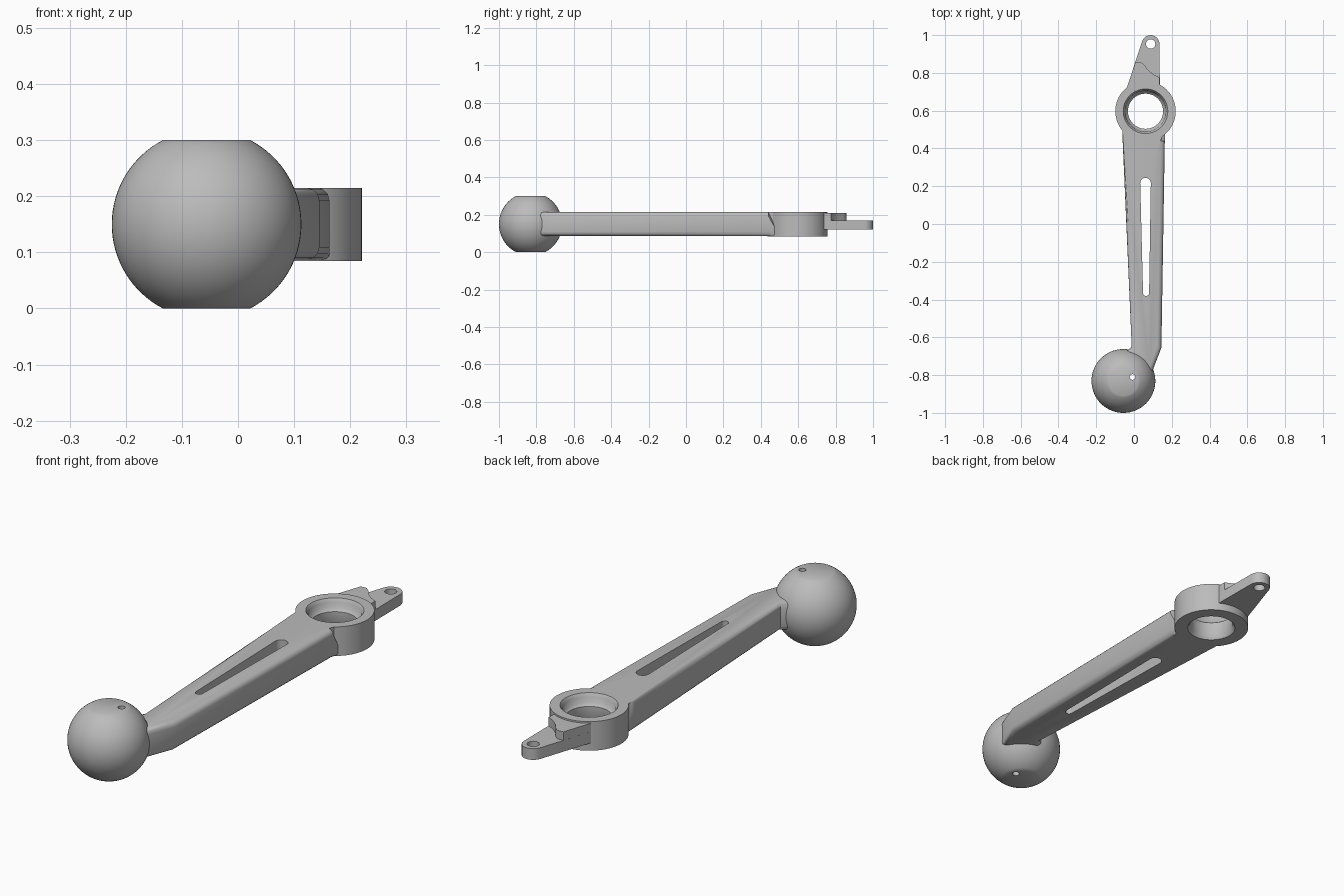
import bpy, bmesh, math

if "Cube" in bpy.data.objects:
    bpy.data.objects.remove(bpy.data.objects["Cube"])

metal = bpy.data.materials.new("plain_grey")
metal.diffuse_color = (0.5, 0.5, 0.5, 1)
metal.use_nodes = True
metal.node_tree.nodes["Principled BSDF"].inputs["Base Color"].default_value = metal.diffuse_color


def finish(name, bm, angle=50):
    bmesh.ops.recalc_face_normals(bm, faces=bm.faces)
    me = bpy.data.meshes.new(name)
    bm.to_mesh(me)
    bm.free()
    ob = bpy.data.objects.new(name, me)
    bpy.context.collection.objects.link(ob)
    me.materials.append(metal)
    smooth(ob, angle)
    return ob


def smooth(ob, angle=50):
    bpy.ops.object.select_all(action='DESELECT')
    ob.select_set(True)
    bpy.context.view_layer.objects.active = ob
    bpy.ops.object.shade_smooth_by_angle(angle=math.radians(angle))


def prism(name, pts, z0, z1, bevel=0, keep=lambda p: True):
    """Extruded outline, with optional rounding of its top and bottom rims."""
    bm = bmesh.new()
    f = bm.faces.new([bm.verts.new((x, y, z0)) for x, y in pts])
    r = bmesh.ops.extrude_face_region(bm, geom=[f])
    for v in r['geom']:
        if isinstance(v, bmesh.types.BMVert):
            v.co.z = z1
    if bevel:
        es = [e for e in bm.edges if abs(e.verts[0].co.z - e.verts[1].co.z) < 1e-5
              and keep((e.verts[0].co + e.verts[1].co) / 2)]
        bmesh.ops.bevel(bm, geom=es, offset=bevel, segments=3, profile=0.5, affect='EDGES')
    return finish(name, bm)


def lathe(name, profile, cx, cy, n=64, closed=False, angle=50):
    bm = bmesh.new()
    rings = [[bm.verts.new((cx + r * math.cos(2 * math.pi * i / n),
                            cy + r * math.sin(2 * math.pi * i / n), z))
              for i in range(n)] for r, z in profile]
    pairs = list(zip(rings, rings[1:]))
    if closed:
        pairs.append((rings[-1], rings[0]))
    else:
        bm.faces.new(rings[0])
        bm.faces.new(rings[-1])
    for a, b in pairs:
        for i in range(n):
            j = (i + 1) % n
            bm.faces.new((a[i], a[j], b[j], b[i]))
    return finish(name, bm, angle)


def arc(cx, cy, r, a0, a1, n=10):
    return [(cx + r * math.cos(math.radians(a0 + (a1 - a0) * i / n)),
             cy + r * math.sin(math.radians(a0 + (a1 - a0) * i / n))) for i in range(n + 1)]


def cut(ob, cutter, angle=50):
    m = ob.modifiers.new("cut", 'BOOLEAN')
    m.operation = 'DIFFERENCE'
    m.solver = 'EXACT'
    m.object = cutter
    bpy.ops.object.select_all(action='DESELECT')
    ob.select_set(True)
    bpy.context.view_layer.objects.active = ob
    bpy.ops.object.modifier_apply(modifier=m.name)
    bpy.data.objects.remove(cutter)
    smooth(ob, angle)


# ball knob with flat ends and a pin hole
R, half = 0.169, 0.15
a = math.asin(half / R)
prof = [(R * math.cos(-a + 2 * a * i / 32), half + R * math.sin(-a + 2 * a * i / 32))
        for i in range(33)]
prof[0], prof[-1] = (prof[0][0], 0), (prof[-1][0], 2 * half)
ball = lathe("ball_knob", prof, -0.056, -0.831)
cut(ball, lathe("pin_cutter", [(0.015, -0.1), (0.015, 0.4)], -0.008, -0.81, 20))

# tapered arm with a long slot
arm = prism("arm", [(-0.06, 0.5), (-0.06, 0.44), (-0.012, -0.65), (-0.035, -0.67),
                    (-0.03, -0.76), (0.095, -0.785), (0.145, -0.655), (0.163, 0.44),
                    (0.163, 0.5), (0.06, 0.47)], 0.087, 0.215, 0.022,
            lambda p: p.y < 0.43)
slot = arc(0.061, 0.217, 0.028, 0, 180) + arc(0.064, -0.365, 0.016, 180, 360)
cut(arm, prism("slot_cutter", slot, 0, 0.3))

# ring hub with stepped bore
lathe("ring_hub", [(0.16, 0.085), (0.16, 0.215), (0.118, 0.215), (0.108, 0.2),
                   (0.106, 0.175), (0.093, 0.165), (0.093, 0.1), (0.103, 0.085)],
      0.061, 0.597, closed=True)

# tail lever: thin tab with an eye, and a raised step near the hub
tip = arc(0.088, 0.953, 0.047, 0, 160)
tab = prism("tail_tab", [(-0.04, 0.715), (0.06, 0.725), (0.137, 0.71)] + tip
            + [(0.006, 0.855)], 0.12, 0.17)
cut(tab, lathe("eye_cutter", [(0.025, 0), (0.025, 0.3)], 0.088, 0.953, 24))
prism("tail_step", [(-0.04, 0.715), (0.06, 0.725), (0.136, 0.71), (0.136, 0.775),
                    (0.105, 0.79), (0.075, 0.815), (0.055, 0.842), (0.035, 0.858),
                    (0.007, 0.856)], 0.125, 0.208)
